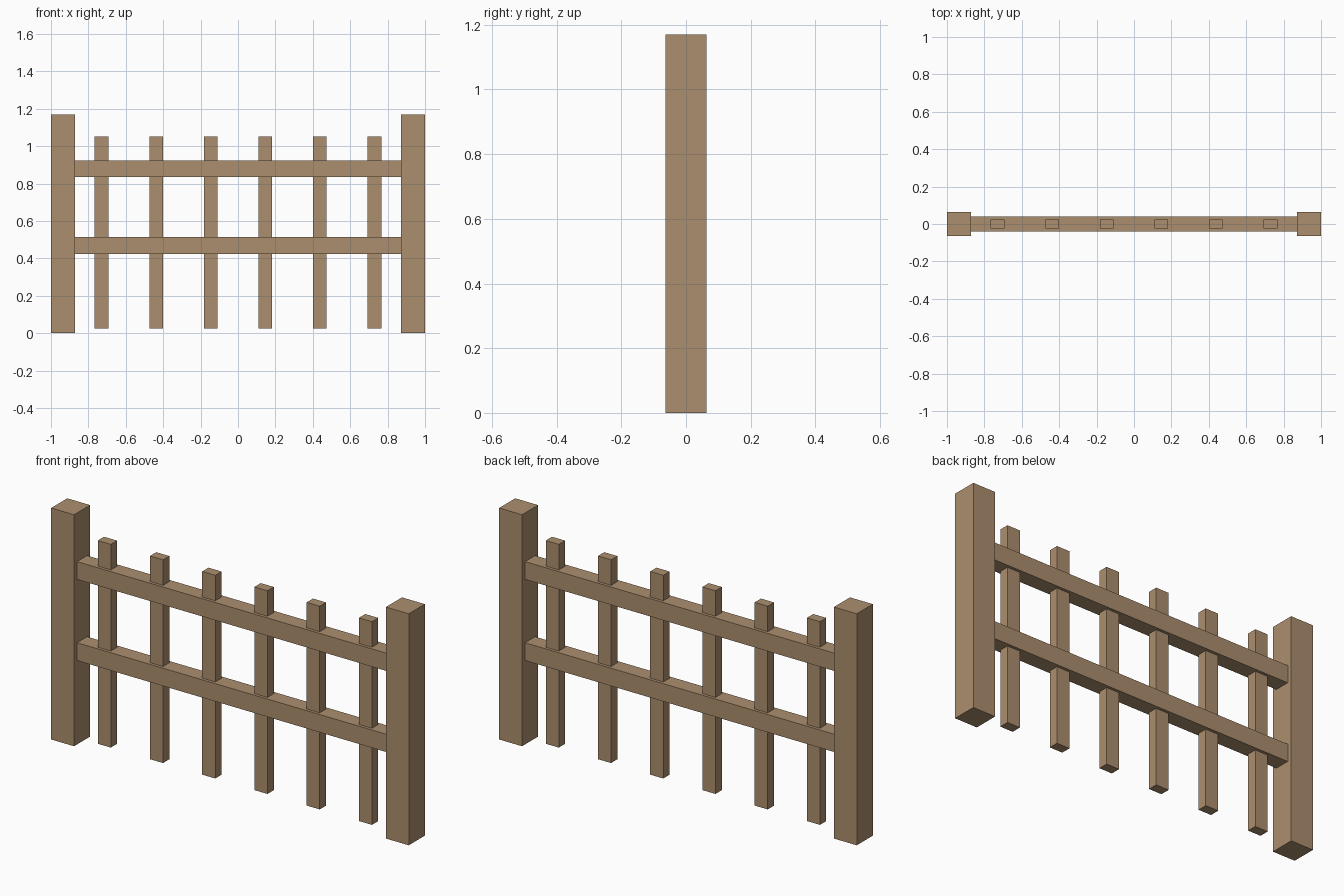
import bpy

cube = bpy.data.objects.get("Cube")
if cube:
    bpy.data.objects.remove(cube, do_unlink=True)

# One wood colour for every part
wood = bpy.data.materials.new("light_brown_wood")
wood.use_nodes = True
colour = (0.41, 0.273, 0.156, 1)
wood.diffuse_color = colour
bsdf = wood.node_tree.nodes["Principled BSDF"]
bsdf.inputs["Base Color"].default_value = colour
bsdf.inputs["Roughness"].default_value = 0.9


def beam(name, x, width, depth, bottom, top):
    """Square-cut timber centred on y = 0."""
    bpy.ops.mesh.primitive_cube_add(size=1, location=(x, 0, (bottom + top) / 2))
    ob = bpy.context.object
    ob.name = name
    ob.scale = (width, depth, top - bottom)
    bpy.ops.object.transform_apply(location=False, rotation=False, scale=True)
    ob.data.materials.append(wood)
    return ob


# End posts
POST = 0.128
for side, sign in (("left", 1), ("right", -1)):
    beam(f"{side}_post", sign * (1 - POST / 2), POST, POST, 0, 1.17)

# Horizontal rails between the posts
span = 2 * (1 - POST)
for name, bottom in (("lower_rail", 0.424), ("upper_rail", 0.834)):
    beam(name, 0, span, 0.08, bottom, bottom + 0.09)

# Evenly spaced pickets running through the rails
COUNT, GAP = 6, 0.292
for i in range(COUNT):
    x = (i - (COUNT - 1) / 2) * GAP
    beam(f"picket_{i + 1}", x, 0.073, 0.05, 0.026, 1.053)
